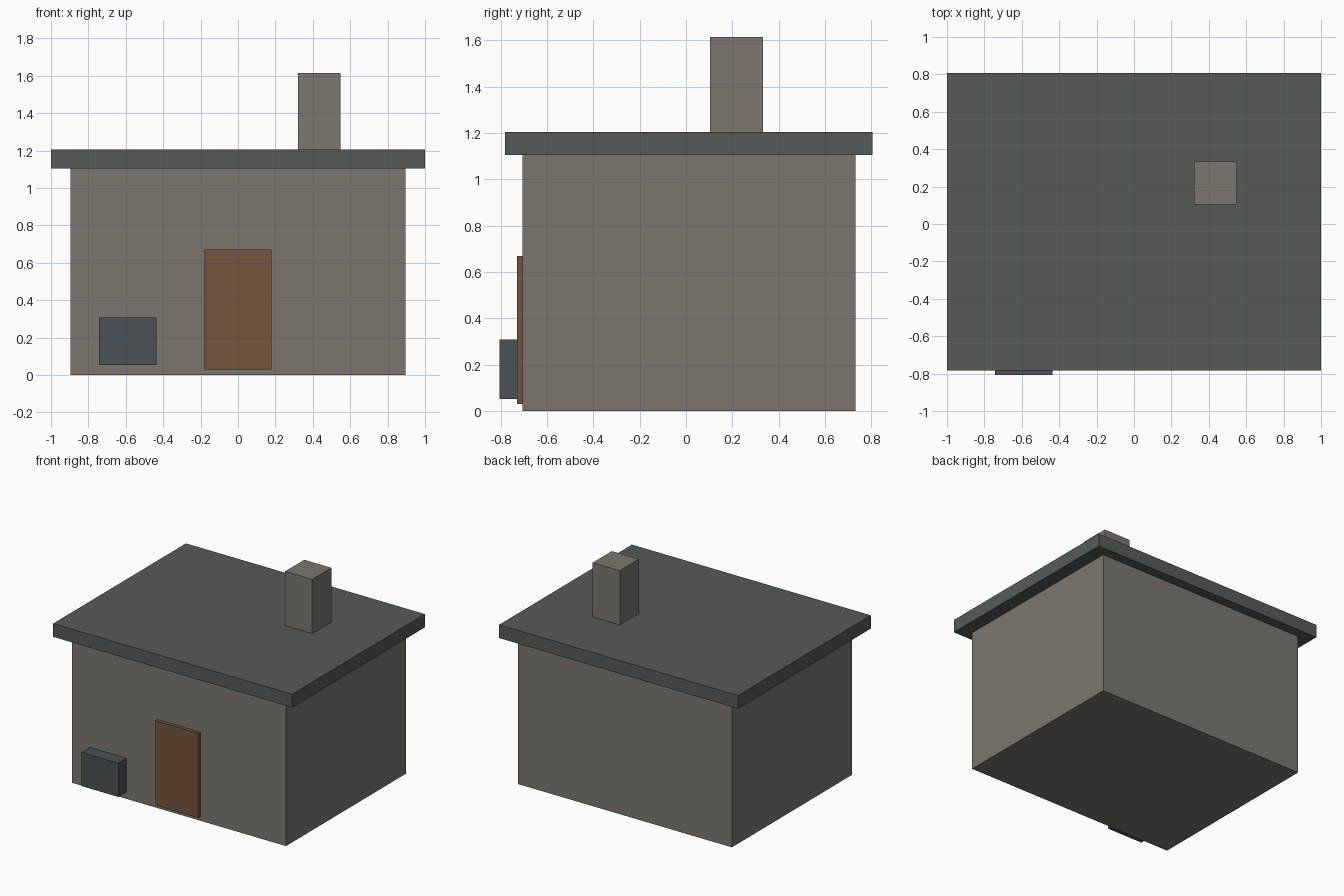
import bpy

if "Cube" in bpy.data.objects:
    bpy.data.objects.remove(bpy.data.objects["Cube"])


def material(name, rgb):
    mat = bpy.data.materials.new(name)
    mat.diffuse_color = (*rgb, 1.0)
    mat.use_nodes = True
    mat.node_tree.nodes["Principled BSDF"].inputs["Base Color"].default_value = mat.diffuse_color
    return mat


def box(name, xs, ys, zs, mat):
    """Axis-aligned box given as min/max pairs."""
    spans = (xs, ys, zs)
    bpy.ops.mesh.primitive_cube_add(size=1)
    obj = bpy.context.object
    obj.name = name
    centre = [(a + b) / 2 for a, b in spans]
    size = [b - a for a, b in spans]
    for v in obj.data.vertices:
        v.co = [c + s * k for c, s, k in zip(centre, size, v.co)]
    obj.data.materials.append(mat)
    return obj


stone = material("stone", (0.20, 0.18, 0.155))
slate = material("slate", (0.09, 0.105, 0.10))
wood = material("wood", (0.175, 0.09, 0.048))
metal = material("dark_metal", (0.067, 0.083, 0.09))

WALL_TOP, ROOF_TOP, WALL_FRONT = 1.105, 1.205, -0.706

# House body and overhanging flat roof
box("walls", (-0.896, 0.896), (WALL_FRONT, 0.731), (0, WALL_TOP), stone)
box("roof", (-1, 1), (-0.782, 0.806), (WALL_TOP, ROOF_TOP), slate)

# Chimney standing on the roof
box("chimney", (0.321, 0.548), (0.104, 0.333), (ROOF_TOP - 0.02, 1.615), stone)

# Door and storage crate against the front wall, set slightly into it
box("door", (-0.18, 0.18), (-0.73, WALL_FRONT + 0.01), (0.03, 0.67), wood)
box("crate", (-0.744, -0.437), (-0.806, WALL_FRONT + 0.01), (0.053, 0.308), metal)
